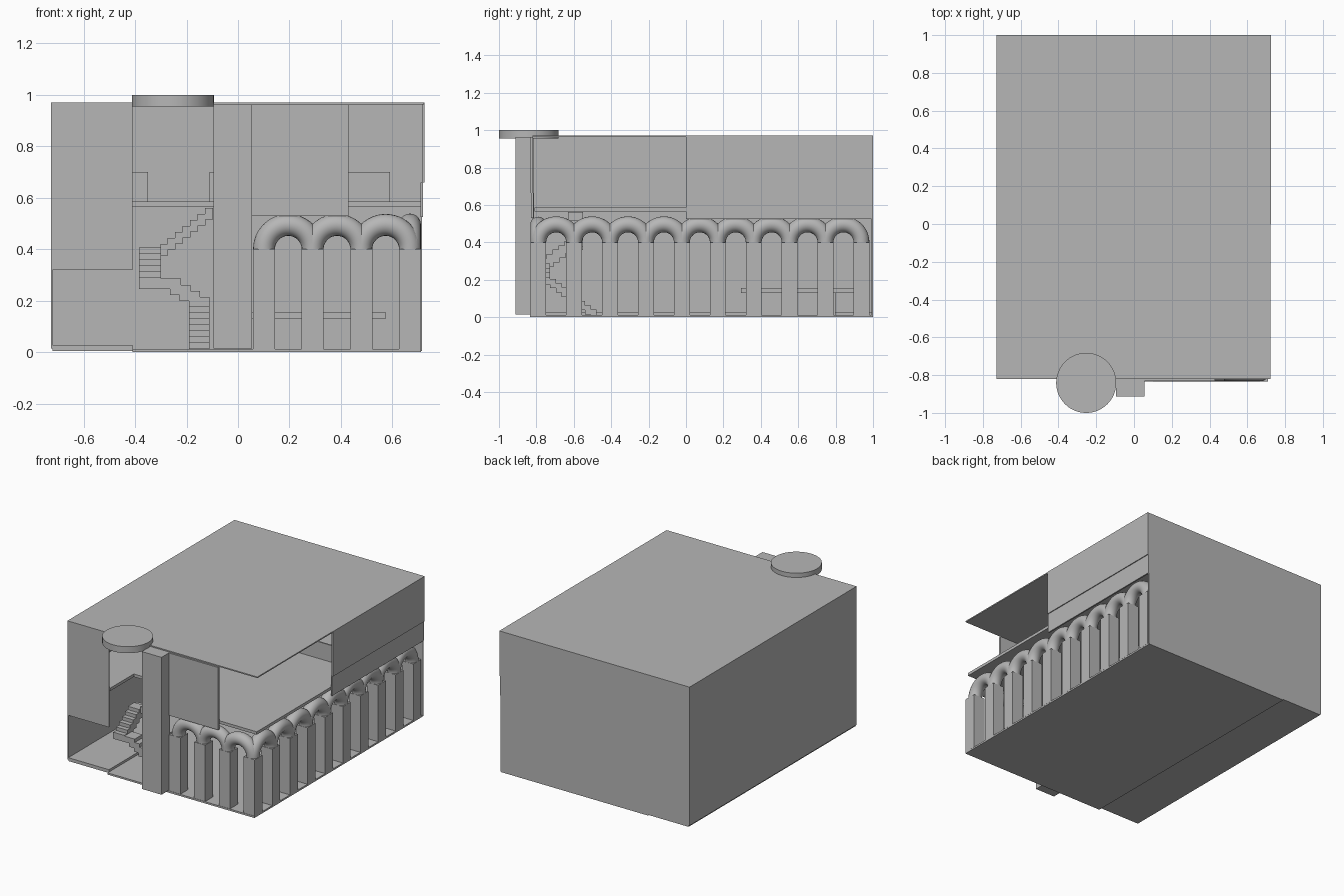
import bpy, bmesh, math
from mathutils import Vector

cube = bpy.data.objects.get("Cube")
if cube:
    bpy.data.objects.remove(cube, do_unlink=True)

grey = bpy.data.materials.new("plain grey")
grey.use_nodes = True
tone = (0.47, 0.47, 0.47, 1)
grey.diffuse_color = tone
grey.node_tree.nodes["Principled BSDF"].inputs["Base Color"].default_value = tone


def finish(name, bm):
    bmesh.ops.recalc_face_normals(bm, faces=bm.faces)
    mesh = bpy.data.meshes.new(name)
    bm.to_mesh(mesh)
    bm.free()
    mesh.materials.append(grey)
    obj = bpy.data.objects.new(name, mesh)
    bpy.context.collection.objects.link(obj)
    return obj


def add_box(bm, x, y, z):
    """Box from (low, high) ranges."""
    verts = bmesh.ops.create_cube(bm, size=1)["verts"]
    for v in verts:
        v.co = Vector([r[0] + (c + 0.5) * (r[1] - r[0]) for c, r in zip(v.co, (x, y, z))])


def box(name, x, y, z):
    bm = bmesh.new()
    add_box(bm, x, y, z)
    return finish(name, bm)


LEFT, RIGHT, FRONT, BACK = -0.72, 0.71, -0.82, 1.0
FLOOR_LOW, FLOOR_TOP, ROOF = 0.565, 0.585, 0.962
BAY_LEFT, BAY_RIGHT, BAY_BACK = -0.41, -0.095, -0.55

# Slabs and closed walls
box("ground_floor", (BAY_LEFT, RIGHT), (-0.835, BACK), (0, 0.012))
box("side_strip_floor", (LEFT, BAY_LEFT), (FRONT, BACK), (0.005, 0.028))
box("roof", (LEFT, 0.722), (FRONT, BACK), (ROOF, 0.97))
box("right_wall", (-0.727, LEFT), (FRONT, BACK), (0.015, 0.97))
box("back_wall", (LEFT, 0.715), (0.992, BACK), (0.005, ROOF))

# Upper floor, left open over the stairs
box("upper_floor_main", (BAY_RIGHT, RIGHT), (-0.81, 0.992), (FLOOR_LOW, FLOOR_TOP))
box("upper_floor_side", (LEFT, BAY_LEFT), (-0.81, 0.992), (FLOOR_LOW, FLOOR_TOP))
box("upper_floor_bridge", (BAY_LEFT, BAY_RIGHT), (BAY_BACK, 0.992), (FLOOR_LOW, FLOOR_TOP))

# Facade panels
box("front_side_panel", (LEFT, BAY_LEFT), (FRONT, -0.812), (0.32, ROOF))
box("front_upper_panel", (0.055, 0.43), (-0.832, -0.818), (0.665, ROOF))
box("front_lower_panel", (0.055, 0.43), (-0.83, -0.816), (0.53, 0.665))
box("left_upper_panel", (0.715, 0.724), (0, BACK), (0.66, 0.97))
box("left_lower_panel", (0.708, 0.718), (0, BACK), (0.525, 0.66))

# Entrance pillar and round canopy
box("entrance_pillar", (BAY_RIGHT, 0.055), (-0.912, -0.82), (0.015, ROOF))
bm = bmesh.new()
bmesh.ops.create_cone(bm, cap_ends=True, segments=64, radius1=0.159, radius2=0.159, depth=0.045)
bmesh.ops.translate(bm, verts=bm.verts, vec=(-0.253, -0.841, 0.9775))
canopy = finish("round_canopy", bm)

# Low walls on the upper floor
box("low_wall_left", (BAY_RIGHT - 0.015, 0.59), (0.3, 0.31), (FLOOR_TOP, 0.7))
box("low_wall_right", (LEFT, -0.35), (0.3, 0.31), (FLOOR_TOP, 0.7))

# Long table inside the ground floor
box("table_top", (-0.08, 0.575), (0.295, 0.9), (0.13, 0.155))
box("table_base", (0.06, 0.12), (0.4, 0.8), (0.012, 0.13))

# Arcade: square columns joined by half rings
SPACING, HALF, SPRING = 0.192, 0.0425, 0.4
CORNER = Vector((0.668, -0.79, 0))


def column(name, p):
    box(name, (p.x - HALF, p.x + HALF), (p.y - HALF, p.y + HALF), (0.01, SPRING))


def arch(name, a, b):
    """Half ring from column centre a to column centre b."""
    middle, along = (a + b) / 2, (b - a).normalized()
    side = Vector((-along.y, along.x, 0))
    radius, arc_steps, ring_steps = (b - a).length / 2, 24, 20
    bm = bmesh.new()
    rings = []
    for i in range(arc_steps + 1):
        t = math.pi * i / arc_steps
        out = along * math.cos(t) + Vector((0, 0, math.sin(t)))
        ring = []
        for j in range(ring_steps):
            u = math.tau * j / ring_steps
            p = middle + out * (radius + HALF * math.cos(u)) + side * HALF * math.sin(u)
            ring.append(bm.verts.new(p + Vector((0, 0, SPRING))))
        rings.append(ring)
    for r, s in zip(rings, rings[1:]):
        for j in range(ring_steps):
            k = (j + 1) % ring_steps
            bm.faces.new((r[j], r[k], s[k], s[j]))
    bm.faces.new(rings[0])
    bm.faces.new(rings[-1])
    return finish(name, bm)


smooth = [canopy]
column("corner_column", CORNER)
for label, step, count in (("front", Vector((-SPACING + 0.003, 0, 0)), 3),
                           ("left", Vector((0, SPACING, 0)), 9)):
    for n in range(count):
        a, b = CORNER + step * n, CORNER + step * (n + 1)
        column(f"{label}_column_{n + 1}", b)
        smooth.append(arch(f"{label}_arch_{n + 1}", a, b))


# Winding stairs: each flight is a row of stepped blocks
def flight(name, start, run, width, count, top, rise, thick):
    """Steps advance by run (x, y) from start; width is the (x, y) tread extent."""
    bm = bmesh.new()
    for n in range(count):
        x, y = start[0] + run[0] * n, start[1] + run[1] * n
        z = top + rise * n
        add_box(bm, (x, x + width[0]), (y, y + width[1]), (max(z - thick, 0.012), z))
    finish(name, bm)


RISE = 0.0235
flight("stair_flight_1", (-0.19, -0.51), (0, -0.031), (0.08, 0.032), 8, 0.04, RISE, 0.05)
flight("stair_flight_2", (-0.19, -0.81), (-0.037, 0), (0.08, 0.083), 4, 0.215, RISE, 0.04)
flight("stair_flight_3", (-0.385, -0.81), (0, 0.032), (0.085, 0.07), 6, 0.29, RISE, 0.045)
flight("stair_flight_4", (-0.302, -0.632), (0.029, 0), (0.03, 0.082), 7, 0.42, RISE, 0.045)
box("stair_landing", (-0.385, -0.3), (-0.632, BAY_BACK), (0.36, 0.4))

# Smooth shading on the round parts
bpy.ops.object.select_all(action="DESELECT")
for obj in smooth:
    obj.select_set(True)
bpy.context.view_layer.objects.active = smooth[0]
bpy.ops.object.shade_smooth_by_angle(angle=math.radians(35))
